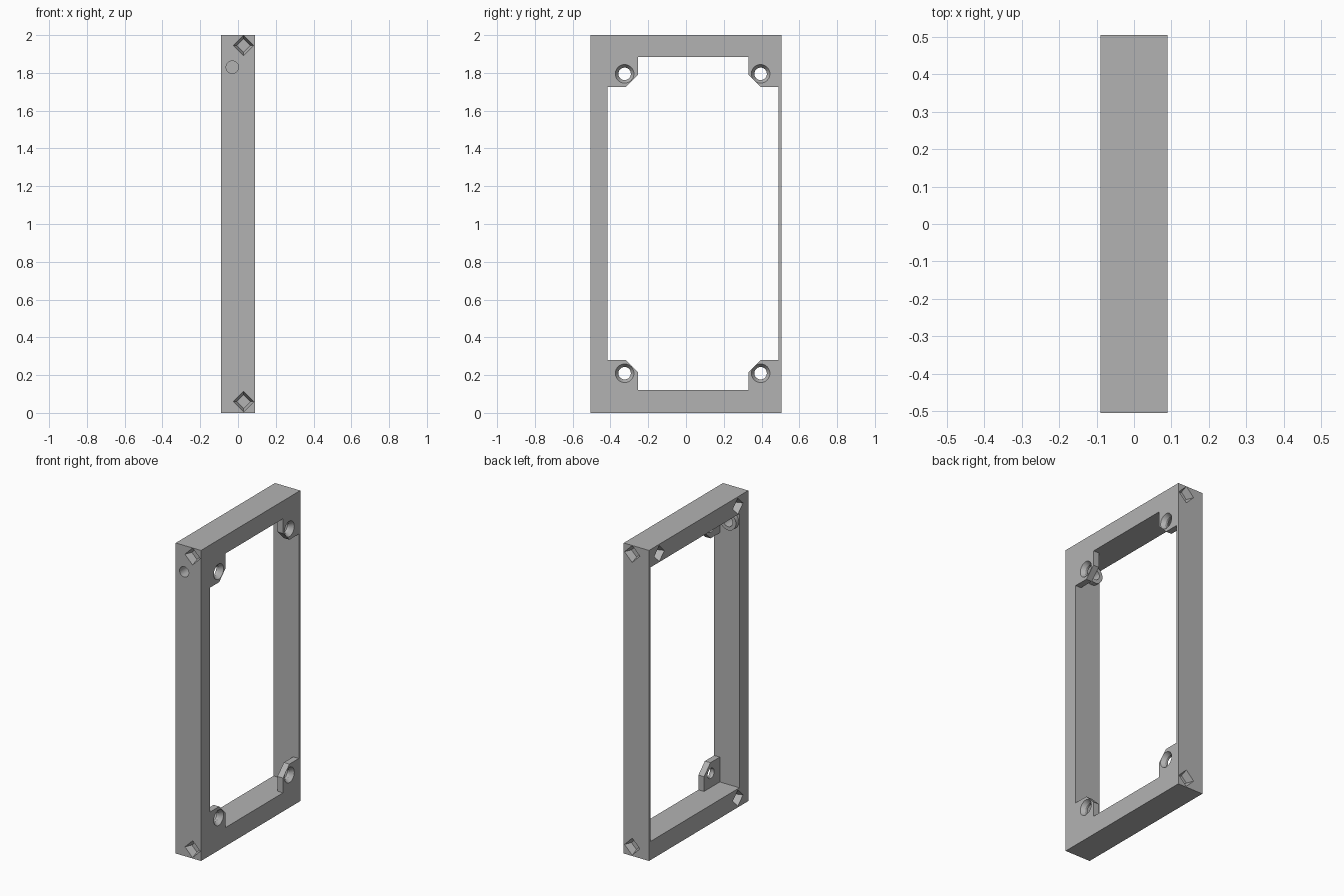
import bpy, bmesh, math
from mathutils import Matrix, Vector

if "Cube" in bpy.data.objects:
    bpy.data.objects.remove(bpy.data.objects["Cube"])

grey = bpy.data.materials.new("plain grey")
grey.use_nodes = True
grey.diffuse_color = (0.45, 0.45, 0.45, 1)
grey.node_tree.nodes["Principled BSDF"].inputs["Base Color"].default_value = grey.diffuse_color


def new_object(name, bm):
    bmesh.ops.recalc_face_normals(bm, faces=bm.faces)
    mesh = bpy.data.meshes.new(name)
    bm.to_mesh(mesh)
    bm.free()
    mesh.materials.append(grey)
    obj = bpy.data.objects.new(name, mesh)
    bpy.context.collection.objects.link(obj)
    return obj


def prism(name, outline, x0, x1):
    """Extrude a (y, z) outline along x."""
    bm = bmesh.new()
    face = bm.faces.new([bm.verts.new((x0, y, z)) for y, z in outline])
    ext = bmesh.ops.extrude_face_region(bm, geom=[face])["geom"]
    bmesh.ops.translate(bm, vec=(x1 - x0, 0, 0),
                        verts=[v for v in ext if isinstance(v, bmesh.types.BMVert)])
    return new_object(name, bm)


def cone(name, start, direction, r0, r1, length, sides=32):
    """Cone or cylinder from a start point; four sides make a diamond."""
    bm = bmesh.new()
    direction = Vector(direction)
    # Corners point up and sideways
    turn = Vector((0, 0, 1)).rotation_difference(direction).to_matrix().to_4x4()
    place = Matrix.Translation(Vector(start) + direction * length / 2) @ turn
    bmesh.ops.create_cone(bm, cap_ends=True, segments=sides, radius1=r0,
                          radius2=r1, depth=length, matrix=place)
    return new_object(name, bm)


def combine(target, tool, operation="DIFFERENCE"):
    tool.hide_render = True
    mod = target.modifiers.new("shape", "BOOLEAN")
    mod.operation, mod.solver, mod.object = operation, "EXACT", tool
    bpy.context.view_layer.objects.active = target
    bpy.ops.object.modifier_apply(modifier=mod.name)
    bpy.data.objects.remove(tool)


def rectangle(y0, y1, z0, z1):
    return [(y0, z0), (y1, z0), (y1, z1), (y0, z1)]


W, D = 0.09, 0.505                      # half thickness and half depth
Y0, Y1, Z0, Z1 = -0.415, 0.49, 0.12, 1.885   # opening
TAB = 0.05                              # inner plane of the screw tabs

frame = prism("frame", rectangle(-D, D, 0, 2), -W, W)

# Main opening behind the tabs
combine(frame, prism("opening", rectangle(Y0, Y1, Z0, Z1), -1, TAB))

# Opening that leaves four chamfered corner tabs
side, height, cut = 0.16, 0.16, 0.065
outline = []
for y, z, sy, sz in ((Y0, Z0, 1, 1), (Y1, Z0, -1, 1), (Y1, Z1, -1, -1), (Y0, Z1, 1, -1)):
    corner = [(y, z + sz * height), (y + sy * (side - cut), z + sz * height),
              (y + sy * side, z + sz * (height - cut)), (y + sy * side, z)]
    outline += corner if sy == sz else corner[::-1]
combine(frame, prism("tab_opening", outline, TAB - 0.02, 1))

# Countersunk screw holes
for y in (-0.325, 0.395):
    for z in (0.21, 1.795):
        combine(frame, cone("screw_hole", (0, y, z), (1, 0, 0), 0.033, 0.033, 0.2))
        combine(frame, cone("countersink", (W + 0.001, y, z), (-1, 0, 0), 0.05, 0.033, 0.025))

# Cable hole with a round collar inside the front wall
combine(frame, cone("collar", (-0.03, Y0 - 0.02, 1.83), (0, 1, 0), 0.056, 0.056, 0.05), "UNION")
combine(frame, cone("cable_hole", (-0.03, -0.6, 1.83), (0, 1, 0), 0.033, 0.033, 0.3))

# Tapered diamond pockets on the front, the back and the rear edge
for z in (0.06, 1.945):
    for s in (-1, 1):
        combine(frame, cone("pocket", (0.03, s * (D + 0.001), z), (0, -s, 0), 0.055, 0.036, 0.045, 4))
for y, z in ((0.4, 1.94), (-0.4, 1.94), (-0.4, 0.06)):
    combine(frame, cone("pocket", (-W - 0.001, y, z), (1, 0, 0), 0.052, 0.036, 0.045, 4))

# Smooth the round holes, keep the edges crisp
bpy.ops.object.select_all(action="DESELECT")
frame.select_set(True)
bpy.context.view_layer.objects.active = frame
bpy.ops.object.shade_smooth_by_angle(angle=math.radians(25))
